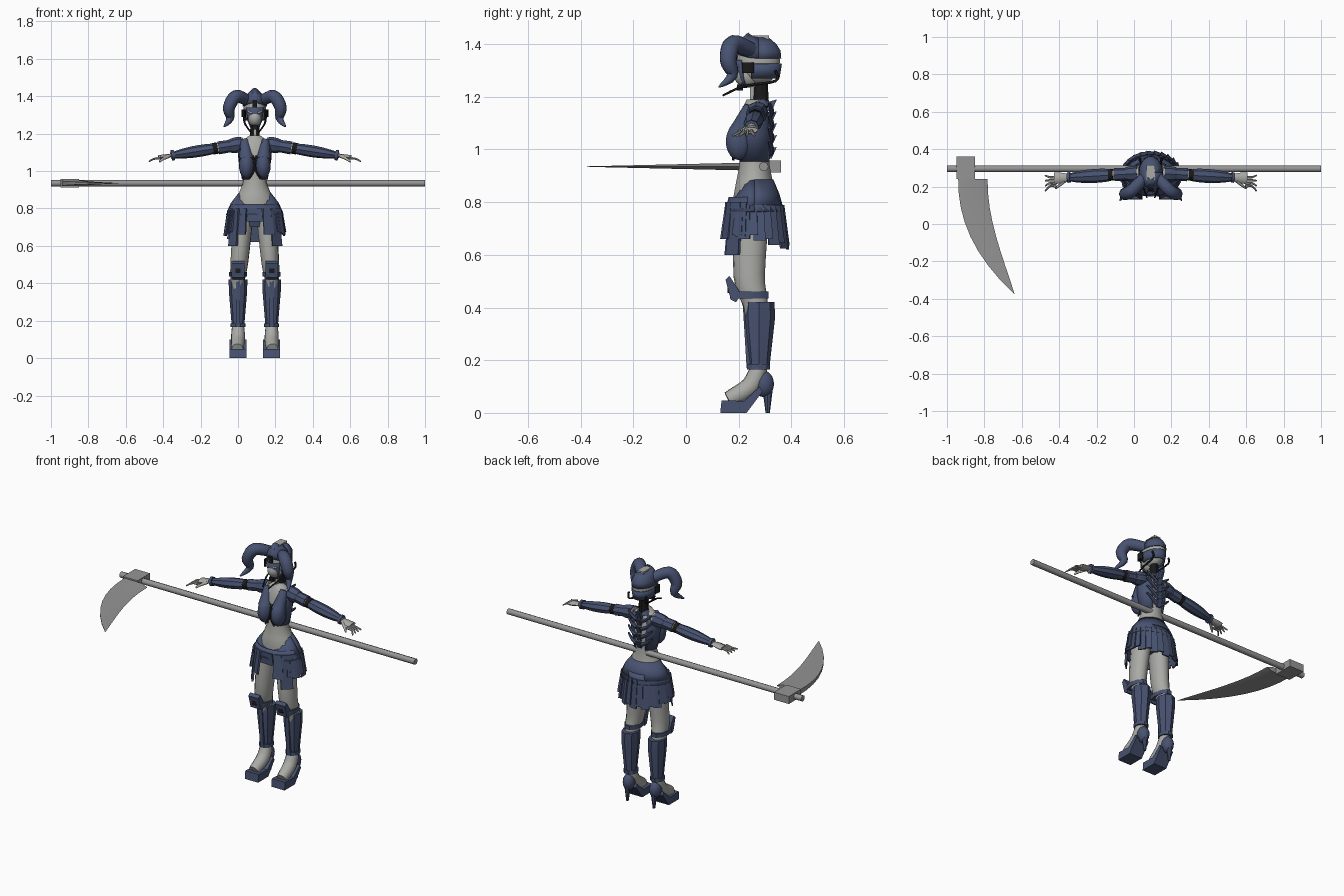
import bpy, bmesh, math
from mathutils import Vector

cube = bpy.data.objects.get("Cube")
if cube:
    bpy.data.objects.remove(cube, do_unlink=True)

CENTRE = .09                   # x of the figure's centre line
MID = .26                      # y of the figure's centre line
SIDES = {"left": 1, "right": -1}


def material(name, *rgb):
    mat = bpy.data.materials.new(name)
    mat.use_nodes = True
    mat.diffuse_color = (*rgb, 1)
    mat.node_tree.nodes["Principled BSDF"].inputs["Base Color"].default_value = (*rgb, 1)
    return mat


GREY = material("pale grey", .4, .4, .38)
STEEL = material("steel grey", .3, .3, .3)
NAVY = material("navy", .065, .085, .165)
BLACK = material("black", .01, .01, .01)


def skin(name, mat, rings, closed=True, thick=0, angle=35):
    """Join rings of points into a surface, capped when it is a closed solid."""
    bm = bmesh.new()
    rows = [[bm.verts.new(point) for point in ring] for ring in rings]
    count = len(rows[0])
    for low, high in zip(rows, rows[1:]):
        for i in range(count if closed else count - 1):
            j = (i + 1) % count
            bm.faces.new((low[i], low[j], high[j], high[i]))
    if closed and not thick:
        bm.faces.new(rows[0])
        bm.faces.new(rows[-1])
    bmesh.ops.recalc_face_normals(bm, faces=bm.faces)
    mesh = bpy.data.meshes.new(name)
    bm.to_mesh(mesh)
    bm.free()
    mesh.materials.append(mat)
    for face in mesh.polygons:
        face.use_smooth = True
    mesh.set_sharp_from_angle(angle=math.radians(angle))
    ob = bpy.data.objects.new(name, mesh)
    bpy.context.collection.objects.link(ob)
    if thick:
        ob.modifiers.new("thickness", "SOLIDIFY").thickness = thick


def loft(name, mat, rings, x=0, y=MID, sides=14, arc=None, thick=0, dip=0, angle=35):
    """Stack ellipses (z, half width, half depth); arc in degrees, front is 270."""
    start, end = arc or (0, 360)
    turns = [math.radians(start + (end - start) * i / sides) for i in range(sides + bool(arc))]
    skin(name, mat, [[(CENTRE + x + rx * math.cos(a), y + ry * math.sin(a),
                       z - dip * max(0, -math.sin(a)) ** 2) for a in turns]
                     for z, rx, ry in rings], not arc, thick, angle)


def ball(name, mat, x, y, z, width, depth, height):
    turns = [math.pi * (i + .2) / 10.4 for i in range(11)]
    loft(name, mat, [(z - height * math.cos(a), width * math.sin(a), depth * math.sin(a))
                     for a in turns], x, y, angle=60)


def cone(name, mat, x, y, low, high, base, top, stretch=1.15, sides=10):
    loft(name, mat, [(low, base, base * stretch), (high, top, top * stretch)], x, y, sides, angle=30)


def smooth_path(points, steps=4):
    """Catmull-Rom curve through the points."""
    ends = [points[0], *points, points[-1]]
    path = []
    for a, b, c, d in zip(ends, ends[1:], ends[2:], ends[3:]):
        for i in range(steps):
            t = i / steps
            path.append(b + (c - a) * t / 2 + (a - b * 2.5 + c * 2 - d / 2) * t ** 2
                        + ((b - c) * 1.5 + (d - a) / 2) * t ** 3)
    return path + [points[-1]]


def tube(name, mat, points, radius, tip, side=1, bulge=0, flat=1, sides=8, angle=50):
    """Tapering tube along a smooth path, mirrored by side."""
    path = smooth_path([Vector((CENTRE + side * x, y, z)) for x, y, z in points])
    across, rings, last = Vector((.1, 1, .05)), [], len(path) - 1
    for i, spot in enumerate(path):
        along = (path[min(i + 1, last)] - path[max(i - 1, 0)]).normalized()
        across = (across - along * across.dot(along)).normalized()
        up = along.cross(across) * flat
        t = i / last
        size = radius + (tip - radius) * t + bulge * math.sin(math.pi * t)
        turns = [k * math.tau / sides for k in range(sides)]
        rings.append([spot + (across * math.cos(a) + up * math.sin(a)) * size for a in turns])
    skin(name, mat, rings, angle=angle)


def slab(name, mat, outline, x, half):
    """Side outline of (y, z) points given width along x."""
    skin(name, mat, [[(CENTRE + x + edge * half, y, z) for y, z in outline] for edge in (-1, 1)], angle=20)


def block(name, mat, x, y, z, half_x, half_y, half_z):
    slab(name, mat, [(y + a * half_y, z + b * half_z)
                     for a, b in ((-1, -1), (1, -1), (1, 1), (-1, 1))], x, half_x)


def panel(name, degrees, width, top, bottom, flare):
    """Hanging strip of the skirt, flaring outward from the belt."""
    a = math.radians(degrees)
    side, out = Vector((-math.sin(a), math.cos(a), 0)), Vector((math.cos(a), math.sin(a), 0))
    rings = []
    for z, grow, span in ((top, 0, width * .8), (bottom, flare, width)):
        middle = Vector((CENTRE + (.135 + grow) * out.x, MID + (.1 + grow) * out.y, z))
        rings.append([middle + side * span * i / 2 + out * depth
                      for i, depth in ((-1, 0), (1, 0), (1, .012), (-1, .006))])
    skin(name, NAVY, rings, angle=20)


# Scythe: pole, head block and wedge blade
POLE_Y, POLE_Z = .295, .935
tube("scythe_pole", STEEL, [(end - CENTRE, POLE_Y, POLE_Z) for end in (-1, 1)], .018, .018)
block("scythe_head", STEEL, -.9 - CENTRE, .3, POLE_Z, .05, .06, .023)
blade = []
for i in range(9):
    t = i / 8
    y, spine, width, half = .24 - .615 * t, -.94 + .3 * t ** 2.2, .155 * (1 - t ** 3) + .002, .015 - .014 * t
    ridge = spine + width * .75
    blade.append([(spine, y, POLE_Z + half), (ridge, y, POLE_Z + half), (spine + width, y, POLE_Z),
                  (ridge, y, POLE_Z - half), (spine, y, POLE_Z - half)])
skin("scythe_blade", STEEL, blade, angle=20)

# Torso, hips and neck
loft("torso", GREY, [(.75, .1, .07), (.8, .125, .085), (.88, .086, .07), (.94, .062, .058), (1, .068, .06),
                     (1.1, .086, .062), (1.16, .07, .045), (1.19, .03, .03)], sides=18, angle=60)
cone("hips", NAVY, 0, MID, .7, .8, .08, .128, .7, 16)
cone("neck", BLACK, 0, .285, 1.16, 1.27, .028, .022)
cone("collar", NAVY, 0, .28, 1.165, 1.19, .045, .03, 1)
block("throat_plate", GREY, 0, .25, 1.2, .008, .008, .04)

# Bodice: side shells, bust cups, straps and back armour
for label, side in SIDES.items():
    facing = 0 if side > 0 else 180
    loft(label + "_bodice", NAVY, [(.955, .069, .063), (1.06, .088, .07), (1.12, .092, .064), (1.165, .08, .05)],
         sides=8, arc=(facing - 62, facing + 62), thick=.006)
    ball(label + "_bust_cup", NAVY, side * .045, .2, 1.03, .04, .05, .07)
    tube(label + "_bust_strap", NAVY, [(.045, .2, 1.06), (.055, .245, 1.165)], .042, .022, side)
    tube(label + "_bodice_lace", BLACK, [(.03, .18, .96), (0, .186, 1.03), (.03, .235, 1.17)], .005, .005, side)
    for i in range(4):
        z = .985 + i * .048
        tube(f"{label}_back_rib_{i}", NAVY, [(.012, .318, z), (.045, .325, z + .02), (.08, .315, z + .05)],
             .014, .005, side, sides=6, angle=20)
for i in range(5):
    z = .965 + i * .045
    slab(f"spine_plate_{i}", NAVY, [(.3, z), (.325, z), (.345, z + .045), (.31, z + .035)], 0, .013)

# Belts and pleated skirt
loft("upper_belt", NAVY, [(.885, .085, .072), (.83, .128, .095), (.79, .146, .106)], sides=24, arc=(0, 360),
     thick=.008, dip=.05)
loft("lower_belt", NAVY, [(.82, .131, .098), (.765, .155, .113)], sides=24, arc=(0, 360), thick=.008)
for i in range(19):
    turn = -32 + i * 244 / 18
    rear = max(0, math.sin(math.radians(turn)))
    panel(f"skirt_pleat_{i}", turn, .046, .79, .675 - .04 * rear - .015 * (i % 2), .02)
for label, side in SIDES.items():
    for name, turn, width, bottom in (("long", 48, .07, .6), ("middle", 28, .06, .66), ("short", 65, .045, .67)):
        panel(f"{label}_{name}_front_panel", 270 + side * turn, width, .8, bottom, .02)
panel("front_flap", 270, .09, .8, .73, 0)

# Legs, boots and shoes
for label, side in SIDES.items():
    x = side * .09
    tube(label + "_leg", GREY, [(.06, .25, .78), (.082, .24, .52), (.092, .265, .4), (.088, .278, .16)],
         .068, .028, side, .006, .8, 14)
    loft(label + "_boot", NAVY, [(.42, .05, .058), (.36, .049, .06), (.165, .033, .038)], x, .278, 8, angle=20)
    cone(label + "_knee_band", NAVY, x, .24, .435, .46, .048, .048, 1.6)
    slab(label + "_knee_guard", NAVY, [(.15, .505), (.165, .52), (.21, .45), (.19, .42), (.17, .43)], x, .034)
    block(label + "_knee_gem", BLACK, x, .165, .47, .014, .008, .015)
    slab(label + "_shin_ridge", NAVY, [(.22, .4), (.215, .42), (.23, .17), (.26, .17)], x, .012)
    cone(label + "_ankle_band", NAVY, x, .276, .165, .185, .04, .04)
    tube(label + "_foot", GREY, [(.09, .28, .18), (.09, .245, .1), (.094, .16, .05)], .03, .03, side, .008, sides=12)
    ball(label + "_heel_cup", NAVY, x, .295, .11, .034, .04, .05)
    cone(label + "_heel_spike", NAVY, x, .31, 0, .09, .007, .017, sides=8)
    slab(label + "_platform", NAVY, [(.13, 0), (.23, 0), (.29, .08), (.28, .1), (.22, .045), (.135, .048)], x, .045)


def sleeve(name, mat, start, end, radius, tip, **shape):
    """Piece of the arm between two distances from the centre line."""
    reach = (start, (start + end) / 2, end)
    tube(name, mat, [(d, .275 - .06 * d, 1.155 - .16 * d) for d in reach], radius, tip, **shape)


# Arms, sleeves and hands
for label, side in SIDES.items():
    sleeve(label + "_arm", GREY, .06, .45, .035, .017, side=side)
    sleeve(label + "_shoulder_guard", NAVY, .07, .135, .04, .035, side=side, bulge=.004, angle=20)
    sleeve(label + "_upper_sleeve", NAVY, .13, .195, .033, .035, side=side, angle=20)
    sleeve(label + "_elbow_strap", BLACK, .2, .225, .031, .031, side=side)
    sleeve(label + "_forearm_sleeve", NAVY, .225, .435, .033, .02, side=side, bulge=.01, flat=.85, angle=20)
    sleeve(label + "_wrist_ring", NAVY, .43, .446, .028, .028, side=side)
    sleeve(label + "_palm", GREY, .44, .515, .018, .03, side=side, bulge=.004, flat=.4)
    for i in range(4):
        y = .26 - i * .016
        tube(f"{label}_finger_{i}", GREY, [(.505, y - .01, 1.07), (.54, y - .01, 1.065),
                                           (.565, y - .012 * i, 1.052)], .008, .004, side, sides=6)
    tube(label + "_thumb", GREY, [(.46, .23, 1.08), (.49, .205, 1.065), (.51, .19, 1.05)], .01, .005, side)

# Head, helmet and mask
HEAD_Y = .275
ball("head", GREY, 0, HEAD_Y, 1.335, .06, .084, .09)
ball("jaw", GREY, 0, .235, 1.285, .04, .055, .05)
loft("helmet", NAVY, [(1.345, .065, .089), (1.375, .063, .086), (1.4, .052, .07), (1.425, .025, .04)],
     y=HEAD_Y, arc=(0, 360), thick=.005, dip=-.02)
loft("nape_guard", NAVY, [(1.27, .056, .08), (1.325, .064, .089)], y=HEAD_Y, arc=(-20, 200), thick=.005)
loft("face_mask", NAVY, [(1.235, .03, .06), (1.27, .05, .078), (1.34, .063, .09)],
     y=HEAD_Y, sides=8, arc=(225, 315), thick=.005)
block("crest", GREY, 0, HEAD_Y, 1.415, .022, .04, .017)
block("brow_plate", BLACK, 0, .19, 1.36, .012, .006, .02)
block("chin_plate", BLACK, 0, .205, 1.235, .014, .012, .012)
for label, side in SIDES.items():
    tube(label + "_eye", GREY, [(.015, .188, 1.31), (.036, .198, 1.318)], .005, .005, side)
    cone(label + "_ear_disc", BLACK, side * .06, .235, 1.29, 1.33, .012, .012, 2)
    tube(label + "_jaw_cable", BLACK, [(.06, .34, 1.3), (.055, .34, 1.26), (.045, .22, 1.24), (.02, .14, 1.205)],
         .006, .004, side)
    tube(label + "_hair_tail", NAVY, [(.035, .25, 1.375), (.1, .18, 1.4), (.138, .16, 1.34), (.133, .175, 1.28),
                                      (.165, .125, 1.237)], .03, .003, side, .016, sides=10)
